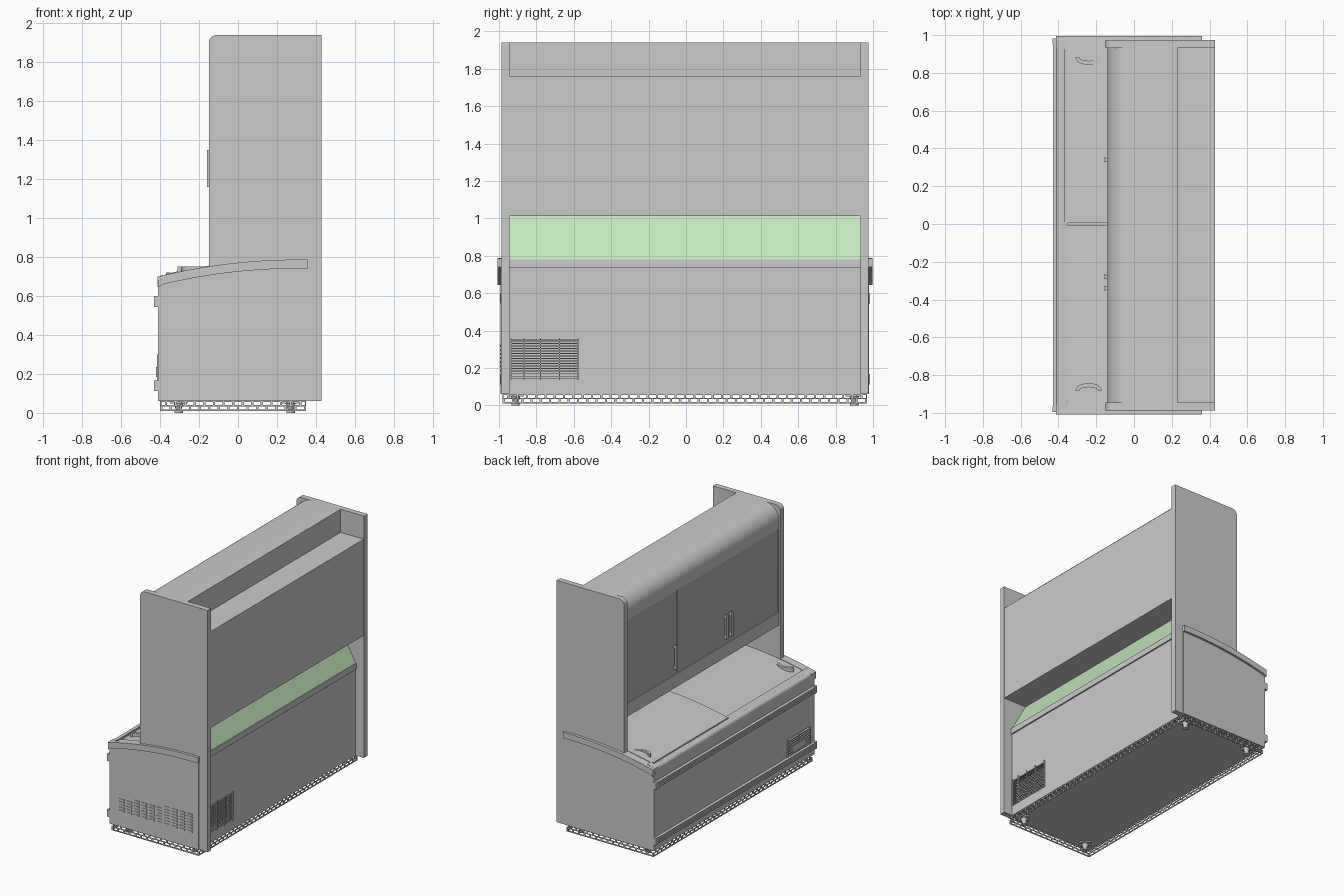
import bpy, bmesh, math
from mathutils import Matrix, Vector

if "Cube" in bpy.data.objects:
    bpy.data.objects.remove(bpy.data.objects["Cube"])

C = -0.006            # centre line of the cabinet along y
END = 0.985           # half length of the chest
INN = 0.938           # half length between the side panels


def finish(name, bm, mat=None, smooth=False):
    bmesh.ops.recalc_face_normals(bm, faces=bm.faces[:])
    me = bpy.data.meshes.new(name)
    bm.to_mesh(me)
    bm.free()
    ob = bpy.data.objects.new(name, me)
    bpy.context.collection.objects.link(ob)
    if mat:
        me.materials.append(mat)
    if smooth:
        bpy.ops.object.select_all(action='DESELECT')
        ob.select_set(True)
        bpy.context.view_layer.objects.active = ob
        bpy.ops.object.shade_smooth_by_angle(angle=math.radians(30))
    return ob


def boxes(name, items, mat=None):
    """One object from many (x0, x1, y0, y1, z0, z1) boxes."""
    bm = bmesh.new()
    for x0, x1, y0, y1, z0, z1 in items:
        m = Matrix.Translation(((x0 + x1) / 2, (y0 + y1) / 2, (z0 + z1) / 2)) @ \
            Matrix.Diagonal((x1 - x0, y1 - y0, z1 - z0, 1))
        bmesh.ops.create_cube(bm, size=1, matrix=m)
    return finish(name, bm, mat)


def prism(name, pts, lo, hi, axis='y', mat=None, smooth=True):
    """Extrude an xz profile along y, or an xy profile along z."""
    bm = bmesh.new()
    put = (lambda p, t: (p[0], t, p[1])) if axis == 'y' else (lambda p, t: (p[0], p[1], t))
    a = [bm.verts.new(put(p, lo)) for p in pts]
    b = [bm.verts.new(put(p, hi)) for p in pts]
    bm.faces.new(a)
    bm.faces.new(b)
    for i in range(len(pts)):
        j = (i + 1) % len(pts)
        bm.faces.new((a[i], a[j], b[j], b[i]))
    return finish(name, bm, mat, smooth)


def arc(cx, cz, r, a0, a1, n=8):
    return [(cx + r * math.cos(math.radians(a0 + (a1 - a0) * i / n)),
             cz + r * math.sin(math.radians(a0 + (a1 - a0) * i / n))) for i in range(n + 1)]


def top(x):
    """Height of the curved chest top."""
    return 0.787 - 0.087 * ((0.3 - x) / 0.71) ** 2


def curve(x0, x1, dz, n=14):
    return [(x0 + (x1 - x0) * i / n, top(x0 + (x1 - x0) * i / n) + dz) for i in range(n + 1)]


def material(name, rgb):
    m = bpy.data.materials.new(name)
    m.diffuse_color = (*rgb, 1)
    m.use_nodes = True
    m.node_tree.nodes["Principled BSDF"].inputs["Base Color"].default_value = m.diffuse_color
    return m


green = material("green_panel", (0.55, 0.8, 0.5))
dark_glass = material("door_glass", (0.45, 0.45, 0.45))

# chest body with two recesses for the grilles
body = prism("chest_body", [(-0.41, 0.062), (-0.41, 0.66)] + curve(-0.40, 0.355, -0.03)
             + [(0.355, 0.062)], C - END, C + END)
cutter = boxes("recess_cutter", [(-0.5, -0.37, -0.935, -0.66, 0.165, 0.3),
                                 (0.31, 0.5, -0.935, -0.575, 0.14, 0.35)])
cutter.hide_render = True
mod = body.modifiers.new("recess", 'BOOLEAN')
mod.operation, mod.object, mod.solver = 'DIFFERENCE', cutter, 'EXACT'
bpy.context.view_layer.objects.active = body
bpy.ops.object.modifier_apply(modifier="recess")
bpy.data.objects.remove(cutter)

# rounded front rim and back strip of the chest
prism("front_rim", [(-0.395, 0.645), (-0.413, 0.65)] + arc(-0.388, 0.682, 0.025, 180, 75)
      + [(-0.35, 0.722), (-0.35, 0.66)], C - INN - 0.04, C + INN + 0.04)
boxes("back_strip", [(0.33, 0.366, C - INN, C + INN, 0.735, 0.78)])

# side panels and curved end trims
panel = [(0.43, 0.062), (0.43, 1.94)] + arc(-0.11, 1.90, 0.04, 90, 180) + [(-0.15, 0.062)]
trim = [(-0.41, 0.645)] + curve(-0.413, 0.36, 0) + curve(0.36, -0.38, -0.046)
for s, side in ((-1, "near"), (1, "far")):
    prism("side_panel_" + side, panel, C + s * INN, C + s * 0.981)
    prism("end_trim_" + side, trim, C + s * INN, C + s * 1.002)

# sliding glass lids and their bowed grips
for s, x0, dz, side in ((1, -0.365, 0.004, "far"), (-1, -0.355, -0.004, "near")):
    y0, y1 = sorted((0.004 * s, C + s * INN))
    prism("lid_" + side, curve(x0, 0.31, dz) + curve(0.31, x0, dz - 0.022), y0, y1)
    boxes("lid_front_edge_" + side, [(x0 - 0.006, x0 + 0.012, y0 + 0.005, y1 - 0.005,
                                      top(x0) - 0.02, top(x0) + dz + 0.006)])
    outer = [(-0.24 + 0.07 * math.cos(t), s * (0.882 - 0.04 * math.sin(t)))
             for t in [math.pi * i / 12 for i in range(13)]]
    inner = [(-0.24 + 0.05 * math.cos(t), s * (0.882 - 0.018 * math.sin(t)))
             for t in [math.pi * i / 12 for i in range(12, -1, -1)]]
    prism("lid_grip_" + side, outer + inner, 0.715, 0.753, 'z')

# upper cabinet with rounded fascia and a step at the back of its top
prism("upper_cabinet", [(-0.12, 1.012), (-0.12, 1.76), (-0.14, 1.76)] + arc(-0.02, 1.82, 0.12, 180, 90, 12)
      + [(0.23, 1.94), (0.23, 1.76), (0.428, 1.76), (0.428, 1.012)], C - INN, C + INN)
boxes("door_frame", [(-0.14, -0.11, C - INN, C + INN, 1.012, 1.112),
                     (-0.14, -0.11, C - INN, C - INN + 0.012, 1.1, 1.77),
                     (-0.14, -0.11, C + INN - 0.012, C + INN, 1.1, 1.77)])
w = 2 * (INN - 0.012) / 3
for i in range(3):
    y0 = C - INN + 0.012 + i * w
    boxes("cabinet_door_%d" % (i + 1), [(-0.136, -0.115, y0 + 0.002, y0 + w - 0.002, 1.115, 1.757)], dark_glass)
for i, y in enumerate((-0.34, -0.28, 0.34)):
    boxes("door_handle_%d" % (i + 1), [(-0.16, -0.148, y - 0.012, y + 0.012, 1.16, 1.35),
                                       (-0.15, -0.13, y - 0.008, y + 0.008, 1.165, 1.185),
                                       (-0.15, -0.13, y - 0.008, y + 0.008, 1.325, 1.345)])

# slanted green panel behind the gap
prism("green_back_panel", [(0.36, 0.778), (0.228, 1.012), (0.218, 1.012), (0.348, 0.778)],
      C - INN, C + INN, mat=green, smooth=False)

# ribbed bumper rails along the front
for z, label in ((0.572, "upper"), (0.14, "lower")):
    pts = [(-0.408, z - 0.026)]
    for k in range(4):
        a = z - 0.026 + k * 0.013
        pts += [(-0.42, a), (-0.429, a + 0.003), (-0.429, a + 0.009), (-0.42, a + 0.012)]
    prism("bumper_" + label, pts + [(-0.408, z + 0.026)], C - END, C + END, smooth=False)
    boxes("bumper_caps_" + label, [(-0.431, -0.405, C + s * 0.975 - 0.014, C + s * 0.975 + 0.014,
                                    z - 0.027, z + 0.027) for s in (-1, 1)])

# front louvre grille with a control plate
slats = [(-0.416, -0.4, -0.935, -0.66, 0.168 + 0.0165 * k, 0.176 + 0.0165 * k) for k in range(8)]
slats += [(-0.416, -0.395, y, y + 0.008, 0.165, 0.3) for y in (-0.938, -0.80, -0.665)]
boxes("front_grille", slats)
boxes("control_plate", [(-0.42, -0.39, -0.87, -0.71, 0.185, 0.235)])

# back wire grille
wires = [(0.352, 0.358, -0.94, -0.575, 0.14 + 0.0135 * k, 0.145 + 0.0135 * k) for k in range(16)]
wires += [(0.358, 0.364, y, y + 0.006, 0.135, 0.358) for y in (-0.938, -0.87, -0.78, -0.68, -0.58)]
boxes("back_grille", wires)

# louvre slots on the near end
vents = []
for i, rows in enumerate((5, 5, 6, 6, 6, 6, 7, 7, 7, 7)):
    x = -0.305 + 0.065 * i
    vents += [(x - 0.022, x + 0.022, C - END - 0.004, C - END + 0.01,
               0.181 + 0.022 * k, 0.193 + 0.022 * k) for k in range(rows)]
boxes("end_vents", vents)

# perforated skirt around the base: three rails with staggered bars
X0, X1, Y0, Y1 = -0.4, 0.35, C - 0.975, C + 0.975
skirt = []


def skirt_run(lo, hi, place):
    for z0, z1 in ((0.01, 0.018), (0.034, 0.04), (0.055, 0.066)):
        skirt.append((*place(lo, hi), z0, z1))
    n = round((hi - lo) / 0.05)
    for row, (z0, z1) in enumerate(((0.016, 0.036), (0.038, 0.057))):
        for k in range(n + 1 - row):
            p = lo + (hi - lo - 0.012) * (k + 0.5 * row) / n
            skirt.append((*place(p, p + 0.012), z0, z1))


for x in (X0, X1 - 0.006):
    skirt_run(Y0, Y1, lambda a, b: (x, x + 0.006, a, b))
for y in (Y0, Y1 - 0.006):
    skirt_run(X0, X1, lambda a, b: (a, b, y, y + 0.006))
boxes("base_skirt", skirt)

# four levelling feet with mounting plates
for i, (x, y) in enumerate([(x, C + s * 0.905) for x in (-0.305, 0.27) for s in (-1, 1)]):
    bm = bmesh.new()
    for r1, r2, z0, z1 in ((0.022, 0.022, 0, 0.012), (0.012, 0.026, 0.012, 0.05)):
        bmesh.ops.create_cone(bm, cap_ends=True, segments=16, radius1=r1, radius2=r2, depth=z1 - z0,
                              matrix=Matrix.Translation((x, y, (z0 + z1) / 2)))
    for a in (0.045, 0.015), (0.015, 0.045):
        bmesh.ops.create_cube(bm, size=1, matrix=Matrix.Translation((x, y, 0.056))
                              @ Matrix.Diagonal((a[0] * 2, a[1] * 2, 0.014, 1)))
    finish("foot_%d" % (i + 1), bm, smooth=True)
